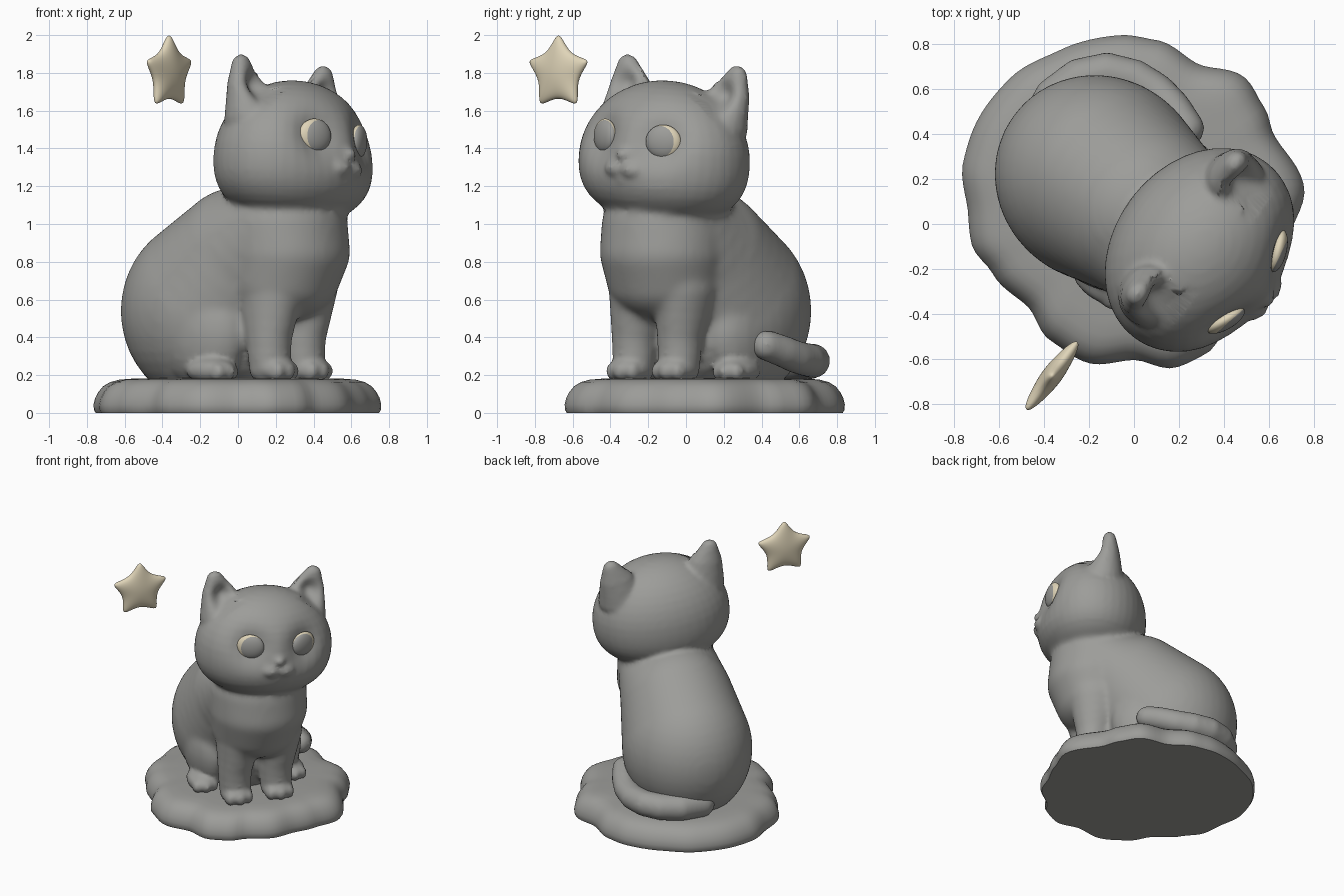
import bpy, bmesh, math
from mathutils import Vector, Matrix

if "Cube" in bpy.data.objects:
    bpy.data.objects.remove(bpy.data.objects["Cube"])

YAW = math.atan2(0.8, 0.6)          # the cat looks diagonally to the front right


def material(name, rgb):
    m = bpy.data.materials.new(name)
    m.diffuse_color = (*rgb, 1)
    m.use_nodes = True
    m.node_tree.nodes["Principled BSDF"].inputs["Base Color"].default_value = m.diffuse_color
    return m


GREY = material("grey", (0.335, 0.335, 0.32))
CREAM = material("cream", (0.74, 0.66, 0.48))

# head frame inside the cat frame (cat looks along -y), slightly tilted sideways
HEAD = Matrix.Translation((0.085, -0.305, 1.34)) @ Matrix.Rotation(math.radians(4.8), 4, 'Y')


def unit_sphere(u, v):
    """Plain vertex and face lists of a ball, made once and reused."""
    vs = [(0, 0, -1)]
    for j in range(1, v):
        b = -math.pi / 2 + math.pi * j / v
        vs += [(math.cos(b) * math.cos(2 * math.pi * i / u),
                math.cos(b) * math.sin(2 * math.pi * i / u), math.sin(b)) for i in range(u)]
    vs.append((0, 0, 1))
    top = len(vs) - 1
    fs = []
    for i in range(u):
        k = (i + 1) % u
        fs.append((0, 1 + k, 1 + i))
        fs.append((top, top - u + i, top - u + k))
        for j in range(v - 2):
            a = 1 + j * u
            fs.append((a + i, a + k, a + u + k, a + u + i))
    return vs, fs


BALL = unit_sphere(22, 12)
FINE = unit_sphere(40, 22)


def ellipsoid(blob, c, r, frame=Matrix(), low=None, ball=BALL):
    """Ball with three radii; low gives a fuller underside of its own height."""
    off = len(blob[0])
    for x, y, z in ball[0]:
        rz, w = r[2], 1
        if low and -1 < z < 0:
            w = (1 - abs(z) ** 2.5) ** .4 / math.sqrt(1 - z * z)
        if low and z < 0:
            rz = low
        blob[0].append(frame @ Vector((c[0] + x * r[0] * w, c[1] + y * r[1] * w, c[2] + z * rz)))
    blob[1].extend(tuple(i + off for i in f) for f in ball[1])


def chain(blob, keys, frame=Matrix(), n=4, ball=BALL):
    """Row of blended ellipsoids through (centre, radii) keys."""
    for s, ((c0, r0), (c1, r1)) in enumerate(zip(keys, keys[1:])):
        for i in range(1 if s else 0, n + 1):
            t = i / n
            ellipsoid(blob, Vector(c0).lerp(Vector(c1), t), Vector(r0).lerp(Vector(r1), t),
                      frame, ball=ball)


def link(name, me, *mats):
    for m in mats:
        me.materials.append(m)
    me.shade_smooth()
    ob = bpy.data.objects.new(name, me)
    bpy.context.collection.objects.link(ob)
    return ob


def finish(name, bm, *mats):
    me = bpy.data.meshes.new(name)
    bm.to_mesh(me)
    bm.free()
    return link(name, me, *mats)


def soften(ob, steps, group=""):
    bpy.context.view_layer.objects.active = ob
    s = ob.modifiers.new("soften", 'SMOOTH')
    s.factor, s.iterations, s.vertex_group = 0.5, steps, group
    bpy.ops.object.modifier_apply(modifier="soften")


def fuse(name, blob, voxel, steps):
    """Melt overlapping ellipsoids into one smooth skin."""
    me = bpy.data.meshes.new(name)
    me.from_pydata(blob[0], [], blob[1])
    ob = link(name, me, GREY)
    bpy.context.view_layer.objects.active = ob
    r = ob.modifiers.new("fuse", 'REMESH')
    r.mode, r.voxel_size, r.use_smooth_shade = 'VOXEL', voxel, True
    bpy.ops.object.modifier_apply(modifier="fuse")
    soften(ob, steps)
    return ob


# ---- cat body, legs and head
cat = ([], [])
M = 0.06
chain(cat, [((M + .01, .24, .40), (.41, .44, .32)),
            ((M + .01, .24, .54), (.455, .48, .50)),
            ((M + .01, .02, .79), (.40, .40, .41)),
            ((M, -.25, 1.0), (.345, .345, .22)),
            ((M, -.27, .85), (.345, .34, .25)),
            ((M - .01, -.25, .70), (.315, .30, .22))], ball=FINE)
ellipsoid(cat, (M, -.04, .44), (.31, .22, .30))                       # belly
for s in (-1, 1):
    x = .03 + s * .15
    chain(cat, [((M + s * .15, -.28, .66), (.16, .19, .17)),          # front leg
                ((x, -.295, .40), (.122, .125, .12)),
                ((x, -.30, .24), (.11, .11, .10))])
    ellipsoid(cat, (x, -.335, .23), (.112, .115, .07))                # front paw
    for k in (-1, 0, 1):
        ellipsoid(cat, (x + k * .064, -.405 + .02 * abs(k), .222), (.039, .055, .052))
    ellipsoid(cat, (M + s * .25, .10, .42), (.165, .28, .28))         # thigh
    x = .045 + s * .325
    ellipsoid(cat, (x, -.03, .225), (.10, .15, .07))                  # hind paw
    for k in (-1, 0, 1):
        ellipsoid(cat, (x + k * .058, -.135 + .02 * abs(k), .217), (.036, .05, .048))
    chain(cat, [((s * .285, .06, .20), (.175, .15, .14)),             # ear
                ((s * .325, .09, .36), (.125, .095, .09)),
                ((s * .362, .105, .475), (.06, .05, .055))], HEAD)
    ellipsoid(cat, (s * .05, -.345, -.045), (.075, .062, .052), HEAD)  # muzzle
ellipsoid(cat, (0, 0, 0), (.49, .384, .42), HEAD, .33, FINE)          # head
ellipsoid(cat, (0, -.38, .03), (.042, .032, .028), HEAD)              # nose
ellipsoid(cat, (0, -.34, -.10), (.05, .04, .035), HEAD)               # chin
cat = fuse("cat_body", cat, 0.0165, 4)

# blend the torso more strongly than the face and paws
torso = cat.vertex_groups.new(name="torso")
torso.add([v.index for v in cat.data.vertices if .33 < v.co.z < 1.12], 1, 'REPLACE')
soften(cat, 14, "torso")

# press in the eye sockets and the hollows of the ears
inv = HEAD.inverted()
normals = [v.normal.copy() for v in cat.data.vertices]
for v, nrm in zip(cat.data.vertices, normals):
    if v.co.z < 1.2 or nrm.y > -.15:
        continue
    p = inv @ v.co
    for s in (-1, 1):
        if p.y < -.1:
            d2 = (p.x - s * .194) ** 2 + (p.z - .112) ** 2
            p.y += .07 * math.exp(-d2 / .13 ** 2)
        elif p.z > .2:
            d2 = ((p.x - s * .32) / .075) ** 2 + ((p.z - .36) / .085) ** 2
            p.y += .09 * math.exp(-d2)
    v.co = HEAD @ p
cat.data.update()
cat.rotation_euler.z = YAW

# ---- tail curling round the back
tail = ([], [])
path = [(-.42, .42, .26), (-.35, .56, .265), (-.24, .645, .27), (-.12, .672, .275),
        (0, .645, .28), (.10, .585, .295), (.17, .515, .325), (.215, .45, .35), (.235, .425, .357)]
chain(tail, [(p, [.1 - .0025 * i] * 3) for i, p in enumerate(path)], n=4)
fuse("tail", tail, 0.0165, 8)

# ---- eyes: cream balls with a grey iris turned towards the nose
for s, name in ((-1, "left_eye"), (1, "right_eye")):
    bm = bmesh.new()
    bmesh.ops.create_uvsphere(bm, u_segments=40, v_segments=32, radius=1)
    cap = math.cos(math.radians(67.5))
    for f in bm.faces:
        f.material_index = 1 if f.calc_center_median().normalized().z > cap else 0
    a = math.radians(26)
    look = Vector((-s * math.sin(a), -math.cos(a), 0)).to_track_quat('Z', 'Y').to_matrix().to_4x4()
    place = (Matrix.Rotation(YAW, 4, 'Z') @ HEAD @ Matrix.Translation((s * .194, -.278, .112))
             @ Matrix.Rotation(s * math.radians(23), 4, 'Z') @ Matrix.Diagonal((.096, .04, .09, 1)))
    bm.transform(place @ look)
    finish(name, bm, CREAM, GREY)

# ---- cloud shaped base: lobed outline (angle, radius) and rounded rim
LOBES = [(4, .76), (26, .69), (36, .715), (48, .74), (65, .675), (82, .725), (95, .743),
         (116, .75), (135, .778), (153, .785), (167, .78), (184, .74), (195, .747),
         (207, .706), (225, .665), (239, .722), (254, .747), (270, .705), (284, .762),
         (295, .75), (306, .705), (320, .72), (334, .69), (348, .71), (364, .76)]


def radius(deg):
    deg = deg + 360 if deg < 4 else deg
    for (a0, r0), (a1, r1) in zip(LOBES, LOBES[1:]):
        if a0 <= deg <= a1:
            t = (deg - a0) / (a1 - a0)
            return r0 + (r1 - r0) * (3 - 2 * t) * t * t


bm = bmesh.new()
N = 120
rings = []
for sc, z in [(.985, 0), (.997, .015), (1, .045), (.988, .08), (.967, .11), (.935, .14),
              (.885, .163), (.82, .176), (.72, .182), (.5, .184)]:
    ring = []
    for i in range(N):
        a = 2 * math.pi * i / N
        r = radius(360 * i / N) * sc
        ring.append(bm.verts.new((r * math.cos(a), .1 + r * math.sin(a), z)))
    rings.append(ring)
for lo, hi in zip(rings, rings[1:]):
    for i in range(N):
        j = (i + 1) % N
        bm.faces.new((lo[i], lo[j], hi[j], hi[i]))
under = bm.faces.new(rings[0][::-1])
bm.faces.new(rings[-1])
for e in under.edges:
    e.smooth = False
finish("cloud_base", bm, GREY)

# ---- puffy floating star
bm = bmesh.new()
sides = []
for y in (-1, 1):
    ring = []
    for i in range(10):
        r = .105 if i % 2 else .268
        a = math.pi / 2 + i * math.pi / 5
        ring.append(bm.verts.new((r * math.cos(a), y * .03, r * math.sin(a))))
    c = bm.verts.new((0, y * .06, 0))
    for i in range(0, 10, 2):
        bm.faces.new((c, ring[i - 1], ring[i], ring[i + 1]))
    sides.append(ring)
for i in range(10):
    j = (i + 1) % 10
    bm.faces.new((sides[0][i], sides[0][j], sides[1][j], sides[1][i]))
bmesh.ops.recalc_face_normals(bm, faces=bm.faces[:])
star = finish("star", bm, CREAM)
sub = star.modifiers.new("round", 'SUBSURF')
sub.levels = sub.render_levels = 3
star.location = (-.365, -.675, 1.80)
star.rotation_euler.z = YAW
